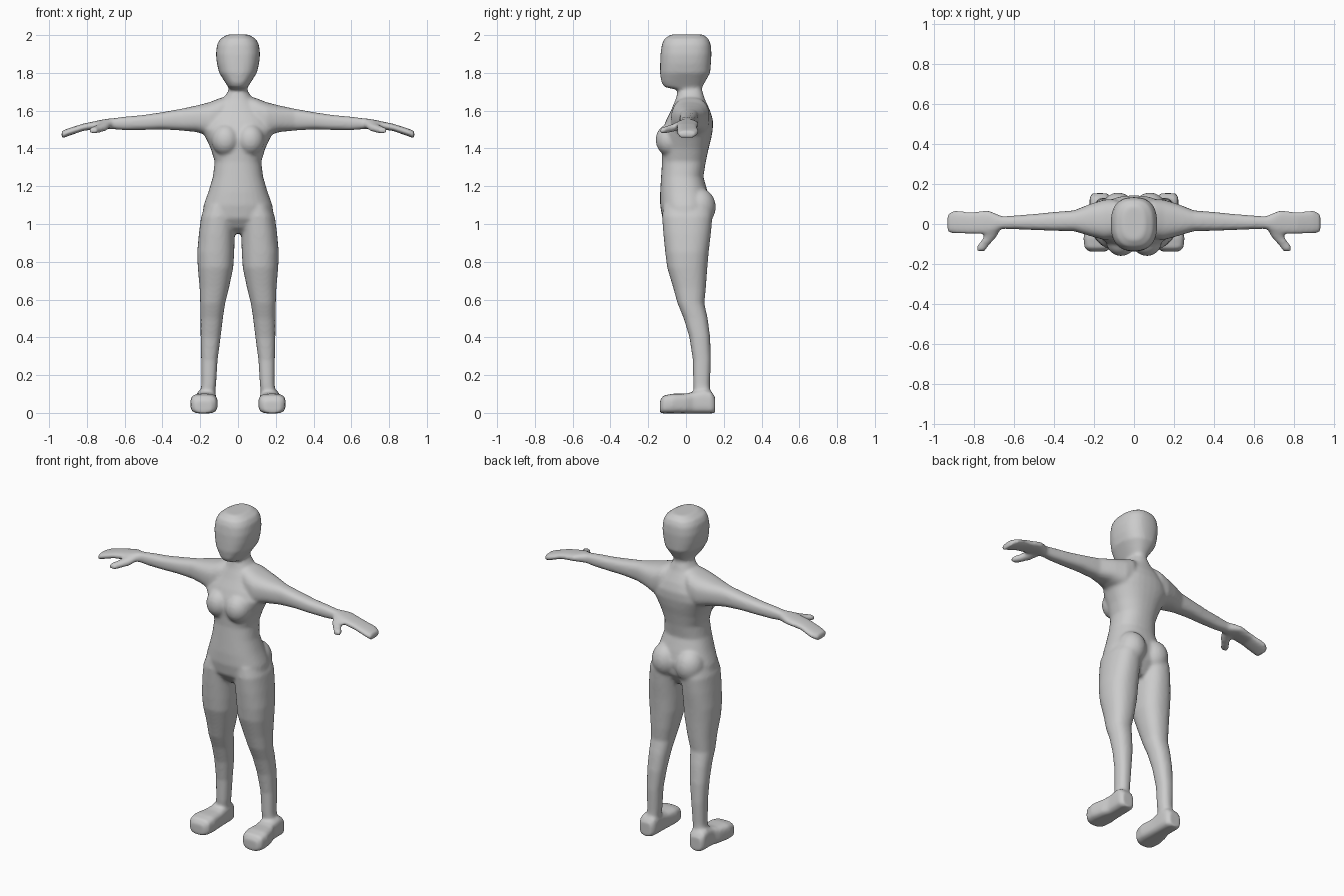
import bpy, bmesh, math
from mathutils import Vector

skin = bpy.data.materials.new("plain grey")
skin.diffuse_color = (0.6, 0.6, 0.6, 1)

bm = bmesh.new()
SEG = 32


def loft(axis, rows, power=2.3, side=1):
    """Rows are (position on axis, min a, max a, min b, max b)."""
    rings = []
    for t, a0, a1, b0, b1 in rows:
        ring = []
        for i in range(SEG):
            an = 2 * math.pi * i / SEG
            c, s = math.cos(an), math.sin(an)
            a = (a0 + a1) / 2 + (a1 - a0) / 2 * math.copysign(abs(c) ** (2 / power), c)
            b = (b0 + b1) / 2 + (b1 - b0) / 2 * math.copysign(abs(s) ** (2 / power), s)
            x, y, z = {'x': (t, a, b), 'y': (a, t, b), 'z': (a, b, t)}[axis]
            ring.append(bm.verts.new((x * side, y, z)))
        rings.append(ring)
    faces = [bm.faces.new(rings[0]), bm.faces.new(rings[-1])]
    for r, q in zip(rings, rings[1:]):
        for i in range(SEG):
            j = (i + 1) % SEG
            faces.append(bm.faces.new((r[i], r[j], q[j], q[i])))
    bmesh.ops.recalc_face_normals(bm, faces=faces)


def ball(center, radii):
    vs = bmesh.ops.create_uvsphere(bm, u_segments=24, v_segments=16, radius=1)['verts']
    for v in vs:
        v.co = Vector(center) + Vector([a * b for a, b in zip(v.co, radii)])


# head and neck
loft('z', [(1.66, -.055, .055, -.045, .095), (1.71, -.046, .046, -.045, .085),
           (1.725, -.052, .052, -.115, .085), (1.75, -.068, .068, -.13, .10),
           (1.80, -.10, .10, -.138, .128), (1.85, -.112, .112, -.137, .132),
           (1.90, -.117, .117, -.135, .135), (1.95, -.111, .111, -.128, .132),
           (1.98, -.095, .095, -.115, .12), (2.003, -.055, .055, -.08, .09)], 2.5)

# torso
loft('z', [(.95, -.09, .09, -.05, .07), (.98, -.17, .17, -.09, .09),
           (1.03, -.192, .192, -.125, .12), (1.10, -.182, .182, -.137, .13),
           (1.17, -.157, .157, -.137, .115), (1.25, -.133, .133, -.132, .092),
           (1.33, -.123, .123, -.127, .105), (1.40, -.145, .145, -.13, .12),
           (1.45, -.168, .168, -.135, .133), (1.50, -.195, .195, -.125, .142),
           (1.55, -.18, .18, -.105, .143), (1.60, -.14, .14, -.08, .128),
           (1.66, -.08, .08, -.055, .10), (1.71, -.048, .048, -.042, .085)])

for s in (1, -1):
    # chest and seat
    ball((s * .065, -.085, 1.445), (.075, .076, .085))
    ball((s * .08, .07, 1.09), (.085, .088, .10))
    # leg
    loft('z', [(.06, .125, .205, .045, .13), (.15, .116, .194, .038, .127),
               (.28, .108, .195, .036, .132), (.40, .092, .198, .018, .128),
               (.50, .08, .198, -.012, .115), (.58, .068, .2, -.045, .097),
               (.66, .048, .203, -.067, .105), (.77, .025, .213, -.10, .113),
               (.85, .02, .216, -.11, .12), (.95, .017, .207, -.12, .132),
               (1.04, .012, .195, -.127, .14), (1.10, .02, .17, -.12, .13)], 2.3, s)
    # foot
    loft('y', [(-.138, .14, .225, 0, .065), (-.12, .115, .248, -.003, .092),
               (-.07, .107, .253, -.003, .102), (0, .113, .238, -.003, .102),
               (.04, .115, .222, -.003, .112), (.10, .115, .222, -.003, .125),
               (.135, .118, .222, -.003, .112), (.154, .135, .207, 0, .085)], 3.5, s)
    # arm and hand
    loft('x', [(.04, -.055, .10, 1.50, 1.68), (.10, -.075, .125, 1.47, 1.665),
               (.15, -.08, .122, 1.465, 1.645), (.22, -.06, .10, 1.487, 1.627),
               (.30, -.036, .068, 1.495, 1.61), (.40, -.034, .06, 1.501, 1.592),
               (.50, -.03, .05, 1.498, 1.577), (.60, -.026, .042, 1.497, 1.568),
               (.66, -.024, .038, 1.502, 1.56), (.70, -.042, .056, 1.503, 1.556),
               (.73, -.05, .068, 1.505, 1.55), (.82, -.05, .06, 1.493, 1.531),
               (.90, -.047, .068, 1.465, 1.506), (.934, -.043, .05, 1.452, 1.492)], 2.6, s)
    # thumb
    loft('y', [(-.135, .745, .79, 1.478, 1.51), (-.11, .73, .785, 1.48, 1.516),
               (-.07, .692, .755, 1.488, 1.53), (-.03, .67, .74, 1.502, 1.548),
               (0, .67, .73, 1.51, 1.55)], 2.5, s)

me = bpy.data.meshes.new("body")
bm.to_mesh(me)
bm.free()
me.materials.append(skin)
body = bpy.data.objects.new("body", me)
bpy.context.collection.objects.link(body)

# fuse all parts into one smooth skin
re = body.modifiers.new("fuse", 'REMESH')
re.mode = 'VOXEL'
re.voxel_size = .009
re.use_smooth_shade = True
sm = body.modifiers.new("soften", 'SMOOTH')
sm.factor = .5
sm.iterations = 7
